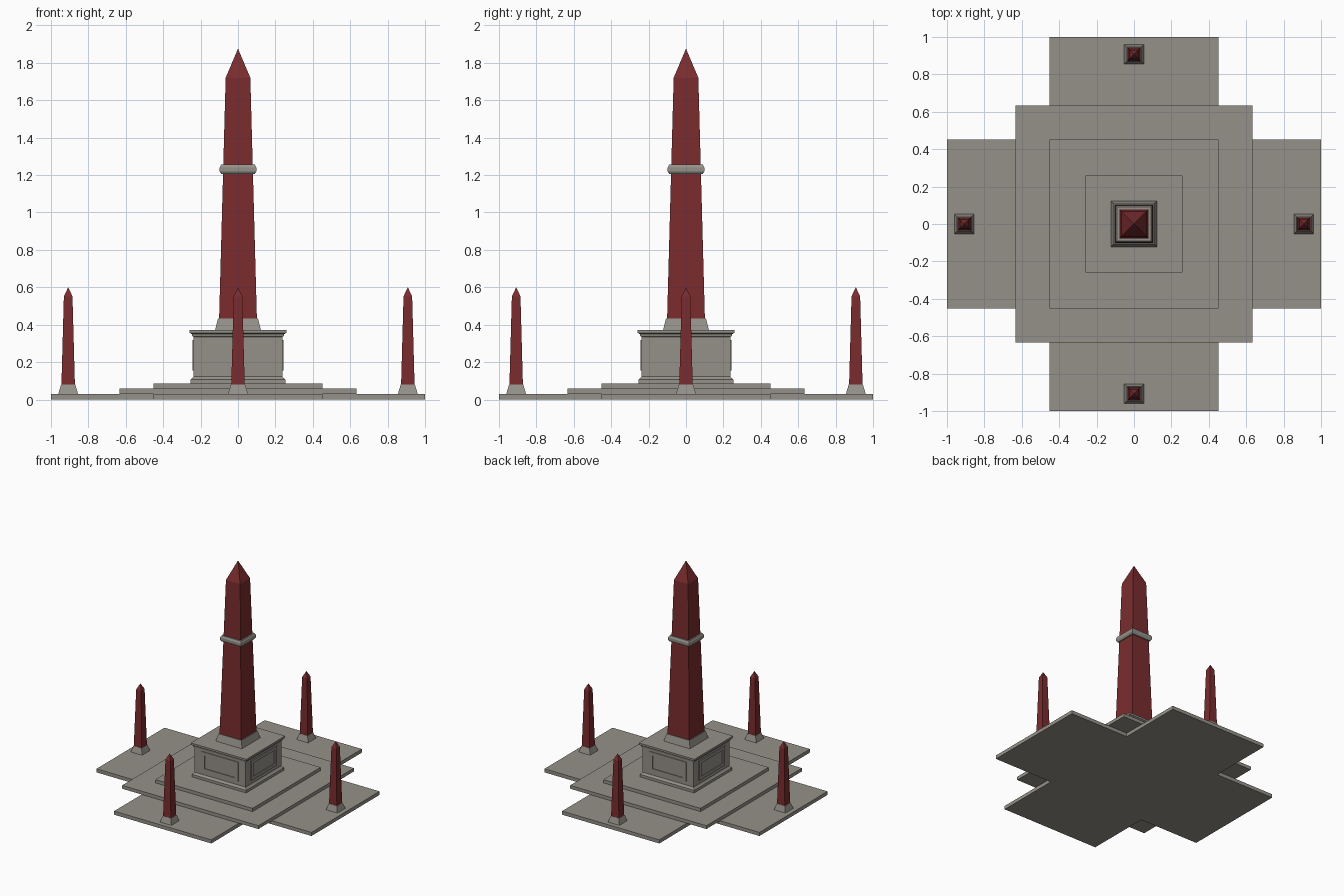
import bpy, bmesh, math
from mathutils import Matrix

if "Cube" in bpy.data.objects:
    bpy.data.objects.remove(bpy.data.objects["Cube"])


def material(name, col):
    m = bpy.data.materials.new(name)
    m.diffuse_color = (*col, 1)
    m.use_nodes = True
    m.node_tree.nodes["Principled BSDF"].inputs["Base Color"].default_value = m.diffuse_color
    return m


STONE = material("grey stone", (0.30, 0.285, 0.25))
RED = material("red granite", (0.195, 0.025, 0.027))


def finish(name, bm, mat):
    bmesh.ops.recalc_face_normals(bm, faces=bm.faces)
    me = bpy.data.meshes.new(name)
    bm.to_mesh(me)
    bm.free()
    me.materials.append(mat)
    ob = bpy.data.objects.new(name, me)
    bpy.context.collection.objects.link(ob)
    return ob


def square_loft(name, profile, mat, at=(0, 0)):
    """Stack square rings of (half width, z); half width 0 makes an apex."""
    bm = bmesh.new()
    rings = []
    for h, z in profile:
        corners = [(-1, -1), (1, -1), (1, 1), (-1, 1)] if h else [(0, 0)]
        rings.append([bm.verts.new((at[0] + h * x, at[1] + h * y, z)) for x, y in corners])
    for a, b in zip(rings, rings[1:]):
        for i in range(4):
            j = (i + 1) % 4
            bm.faces.new((a[i], a[j], b[0]) if len(b) == 1 else (a[i], a[j], b[j], b[i]))
    bm.faces.new(rings[0])
    if len(rings[-1]) == 4:
        bm.faces.new(rings[-1])
    return finish(name, bm, mat)


# Cross-shaped ground slab
bm = bmesh.new()
a, b = 0.452, 1.0
outline = [(-a, -b), (a, -b), (a, -a), (b, -a), (b, a), (a, a),
           (a, b), (-a, b), (-a, a), (-b, a), (-b, -a), (-a, -a)]
face = bm.faces.new([bm.verts.new((x, y, 0)) for x, y in outline])
top = bmesh.ops.extrude_face_region(bm, geom=[face])["geom"]
bmesh.ops.translate(bm, vec=(0, 0, 0.03), verts=[v for v in top if isinstance(v, bmesh.types.BMVert)])
finish("cross_slab", bm, STONE)

# Steps
square_loft("lower_step", [(0.634, 0.03), (0.634, 0.058)], STONE)
square_loft("upper_step", [(0.452, 0.058), (0.452, 0.086)], STONE)

# Pedestal with base moulding and cornice
square_loft("pedestal", [(0.253, 0.086), (0.253, 0.108), (0.246, 0.112), (0.237, 0.124), (0.237, 0.335),
                         (0.244, 0.338), (0.247, 0.350), (0.258, 0.356), (0.258, 0.372)], STONE)

# Raised panel frame on each pedestal face
for k, side in enumerate(("front", "right", "back", "left")):
    bm = bmesh.new()
    rot = Matrix.Rotation(k * math.pi / 2, 4, 'Z')
    rings = []
    for hx, z0, z1, y in ((0.172, 0.155, 0.318, -0.235), (0.172, 0.155, 0.318, -0.244),
                          (0.140, 0.180, 0.293, -0.244), (0.140, 0.180, 0.293, -0.235)):
        rings.append([bm.verts.new(rot @ Matrix.Translation((x, y, z)).translation)
                      for x, z in ((-hx, z0), (hx, z0), (hx, z1), (-hx, z1))])
    for r, s in zip(rings, rings[1:] + rings[:1]):
        for i in range(4):
            j = (i + 1) % 4
            bm.faces.new((r[i], r[j], s[j], s[i]))
    finish(side + "_panel_frame", bm, STONE)

# Main obelisk
square_loft("obelisk_foot", [(0.122, 0.372), (0.107, 0.432)], STONE)
square_loft("obelisk_shaft", [(0.101, 0.432), (0.066, 1.72), (0, 1.876)], RED)
square_loft("obelisk_band", [(0.080, 1.206), (0.089, 1.206), (0.098, 1.220), (0.098, 1.240),
                             (0.090, 1.256), (0.077, 1.256)], STONE)

# Four small corner obelisks on the arms
for side, x, y in (("front", 0, -1), ("right", 1, 0), ("back", 0, 1), ("left", -1, 0)):
    p = (0.908 * x, 0.908 * y)
    square_loft(side + "_small_foot", [(0.053, 0.03), (0.038, 0.08)], STONE, p)
    square_loft(side + "_small_obelisk", [(0.036, 0.08), (0.023, 0.552), (0, 0.60)], RED, p)
